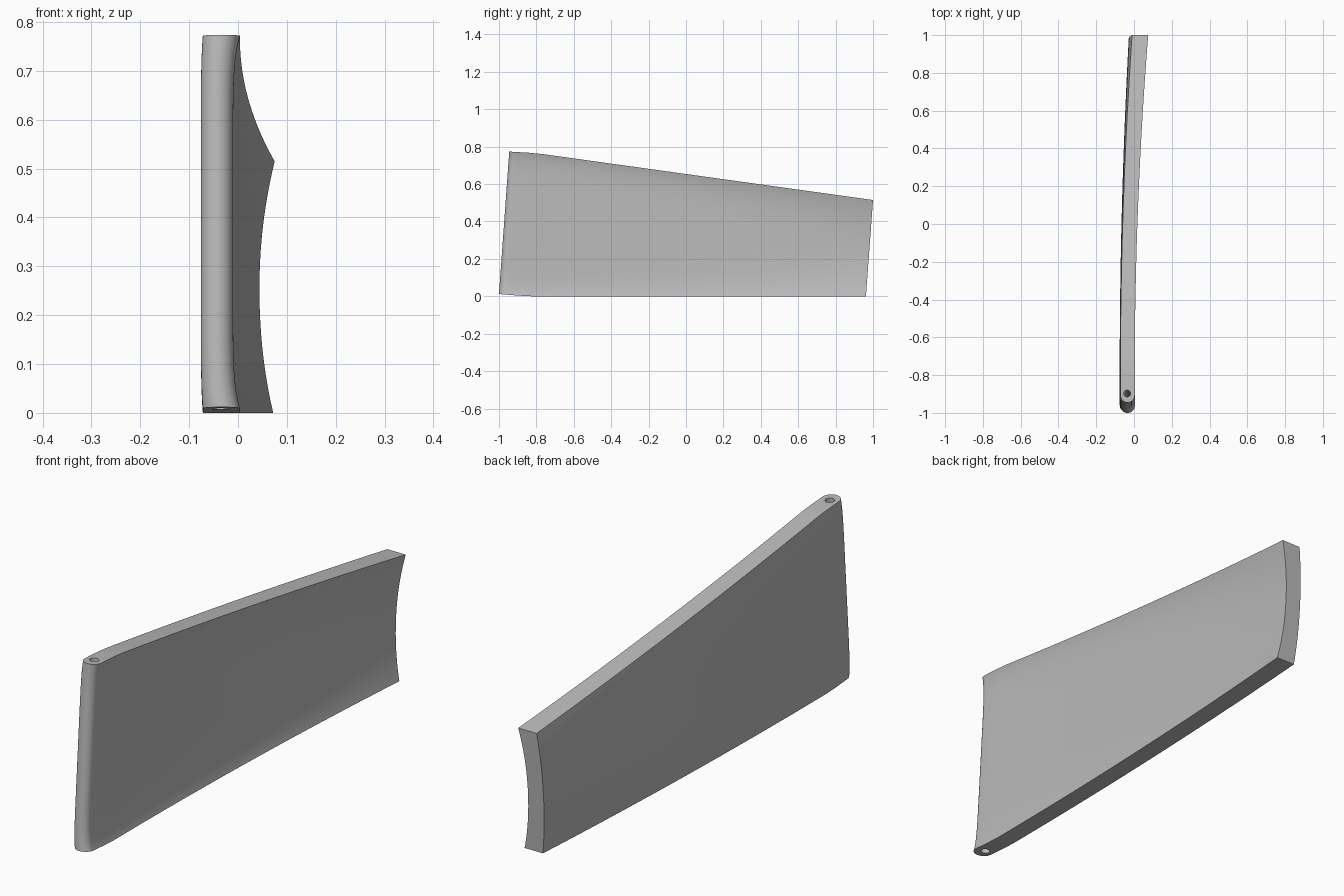
import bpy, bmesh, math
from mathutils import Vector

old = bpy.data.objects.get("Cube")
if old:
    bpy.data.objects.remove(old, do_unlink=True)

ROWS, LENGTH_STEPS, NOSE_STEPS = 32, 28, 9


def lerp(a, b, t):
    return a + (b - a) * t


def sides(y, f):
    """x of the concave and the convex side at length y, height fraction f"""
    t = max(0.0, (y + 0.8) / 1.8)
    bow = abs(2 * f - 1) ** (2 + 6 * (1 - t))
    inner = lerp(-0.010 + 0.055 * t * t, 0.004 + 0.071 * t * t, bow)
    outer = lerp(-0.076 + 0.049 * t * t, -0.072 + 0.062 * t * t, bow)
    return inner, outer


def height(y, f):
    """z between the sloping bottom and top edges"""
    low = 0.012 * max(0.0, (-0.85 - y) / 0.15)
    high = 0.765 - 0.139 * (y + 0.8) if y > -0.8 else 0.765 - 0.06 * (y + 0.8)
    return lerp(low, high, f)


def section(f):
    """Outline at one height: concave side, round nose, convex side"""
    front, back = lerp(-1, -0.945, f), lerp(0.962, 1, f)
    inner, outer = sides(front, f)
    radius, mid = (inner - outer) / 2, (inner + outer) / 2
    near, far = [], []
    for i in range(LENGTH_STEPS):
        y = lerp(back, front + radius, i / LENGTH_STEPS)
        a, b = sides(y, f)
        near.append((a, y))
        far.append((b, y))
    nose = []
    for i in range(2 * NOSE_STEPS + 1):
        ang = math.pi * i / (2 * NOSE_STEPS)
        nose.append((mid + radius * math.cos(ang),
                     front + radius - radius * math.sin(ang)))
    return [(x, y, height(y, f)) for x, y in near + nose + far[::-1]]


# Curved blade
bm = bmesh.new()
rows = []
for r in range(ROWS + 1):
    f = 0.5 - 0.5 * math.cos(math.pi * r / ROWS)
    rows.append([bm.verts.new(p) for p in section(f)])
n = len(rows[0])
for a, b in zip(rows, rows[1:]):
    for i in range(n):
        j = (i + 1) % n
        bm.faces.new((a[i], a[j], b[j], b[i]))
for row in (rows[0], rows[-1]):
    for i in range(n // 2):
        quad = [row[i], row[i + 1], row[n - 2 - i], row[n - 1 - i]]
        bm.faces.new(list(dict.fromkeys(quad)))
bmesh.ops.recalc_face_normals(bm, faces=bm.faces)
mesh = bpy.data.meshes.new("curved_blade")
bm.to_mesh(mesh)
bm.free()
blade = bpy.data.objects.new("curved_blade", mesh)
bpy.context.collection.objects.link(blade)

# Pivot hole through the rounded edge
start, end = Vector((-0.036, -0.96, -0.1)), Vector((-0.036, -0.888, 0.9))
axis = end - start
bpy.ops.mesh.primitive_cylinder_add(vertices=24, radius=0.018, depth=axis.length,
                                    location=(start + end) / 2,
                                    rotation=axis.to_track_quat('Z', 'Y').to_euler())
cutter = bpy.context.object
cutter.name = "pivot_cutter"
cutter.hide_render = True
cut = blade.modifiers.new("pivot_hole", 'BOOLEAN')
cut.operation = 'DIFFERENCE'
cut.solver = 'EXACT'
cut.object = cutter
bpy.ops.object.select_all(action='DESELECT')
blade.select_set(True)
bpy.context.view_layer.objects.active = blade
bpy.ops.object.modifier_apply(modifier=cut.name)
bpy.data.objects.remove(cutter, do_unlink=True)

# Grey finish
grey = bpy.data.materials.new("plain_grey")
grey.use_nodes = True
colour = (0.5, 0.5, 0.5, 1)
grey.diffuse_color = colour
grey.node_tree.nodes["Principled BSDF"].inputs["Base Color"].default_value = colour
blade.data.materials.clear()
blade.data.materials.append(grey)
bpy.ops.object.shade_smooth_by_angle(angle=math.radians(30))
